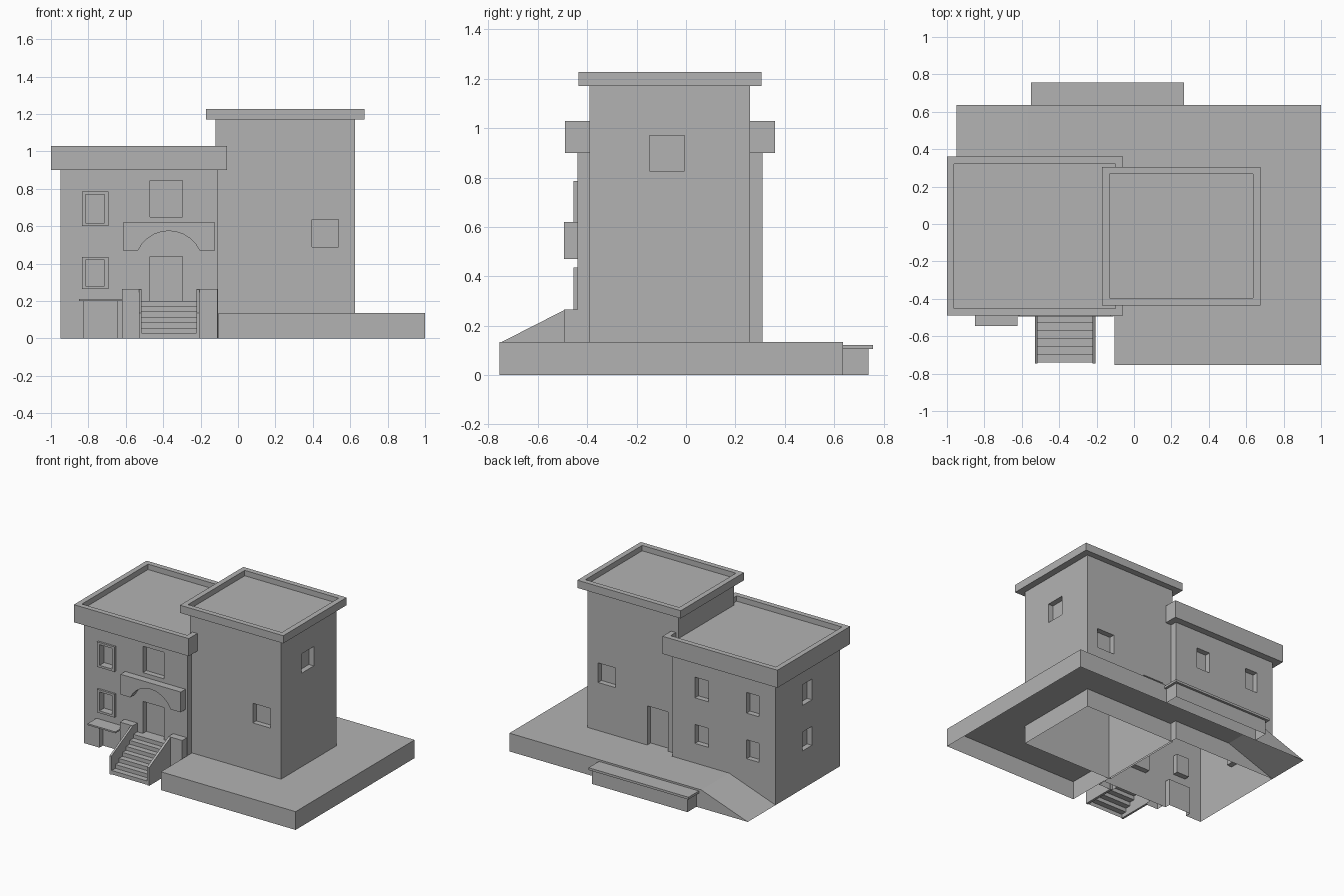
import bpy, bmesh, math

if "Cube" in bpy.data.objects:
    bpy.data.objects.remove(bpy.data.objects["Cube"], do_unlink=True)

stone = bpy.data.materials.new("plain_grey")
stone.use_nodes = True
GREY = (0.45, 0.45, 0.45, 1)
stone.diffuse_color = GREY
stone.node_tree.nodes["Principled BSDF"].inputs["Base Color"].default_value = GREY


def add_object(name, bm):
    mesh = bpy.data.meshes.new(name)
    bm.to_mesh(mesh)
    bm.free()
    mesh.materials.append(stone)
    obj = bpy.data.objects.new(name, mesh)
    bpy.context.scene.collection.objects.link(obj)
    return obj


def box_into(bm, xs, ys, zs):
    verts = bmesh.ops.create_cube(bm, size=1)["verts"]
    for v in verts:
        v.co = [r[0] if c < 0 else r[1] for c, r in zip(v.co, (xs, ys, zs))]


def box(name, xs, ys, zs):
    bm = bmesh.new()
    box_into(bm, xs, ys, zs)
    return add_object(name, bm)


def prism(name, outline, a, b, axis):
    """Extrude a closed outline from a to b along the x or y axis."""
    bm = bmesh.new()
    place = (lambda p, d: (d, p[0], p[1])) if axis == "x" else (lambda p, d: (p[0], d, p[1]))
    ends = [[bm.verts.new(place(p, d)) for p in outline] for d in (a, b)]
    for ring in ends:
        bm.faces.new(ring)
    for i in range(len(outline)):
        j = (i + 1) % len(outline)
        bm.faces.new((ends[0][i], ends[0][j], ends[1][j], ends[1][i]))
    bmesh.ops.recalc_face_normals(bm, faces=bm.faces)
    return add_object(name, bm)


def cut(obj, holes):
    """Cut boxes out of an object."""
    bm = bmesh.new()
    for h in holes:
        box_into(bm, *h)
    cutter = add_object("cutter", bm)
    cutter.hide_render = True
    mod = obj.modifiers.new("cut", "BOOLEAN")
    mod.operation, mod.solver, mod.object = "DIFFERENCE", "EXACT", cutter
    graph = bpy.context.evaluated_depsgraph_get()
    mesh = bpy.data.meshes.new_from_object(obj.evaluated_get(graph))
    obj.modifiers.clear()
    obj.data = mesh
    bpy.data.objects.remove(cutter, do_unlink=True)


def open_bottom(obj):
    bm = bmesh.new()
    bm.from_mesh(obj.data)
    low = [f for f in bm.faces if all(v.co.z < 0.001 for v in f.verts)]
    bmesh.ops.delete(bm, geom=low, context="FACES")
    bm.to_mesh(obj.data)
    bm.free()


def roof_cap(name, xs, ys, zs):
    """Overhanging parapet with a sunken flat roof."""
    bm = bmesh.new()
    box_into(bm, xs, ys, zs)
    bm.normal_update()
    top = max(bm.faces, key=lambda f: f.calc_center_median().z)
    bmesh.ops.inset_region(bm, faces=[top], thickness=0.055)
    floor = bmesh.ops.extrude_discrete_faces(bm, faces=[top])["faces"][0]
    for v in floor.verts:
        v.co.z -= 0.04
    return add_object(name, bm)


DEPTH = 0.04
FLOORS = ((0.28, 0.42), (0.617, 0.77))
SIDE_X = (-0.815, -0.713)

# Main house with window and door recesses
FRONT, BACK, WEST = -0.44, 0.31, -0.95
front_y, back_y = (FRONT - 0.1, FRONT + DEPTH), (BACK - DEPTH, BACK + 0.1)
house = box("house_walls", (WEST, -0.107), (FRONT, BACK), (0, 0.9))
holes = [((-0.47, -0.297), front_y, (0.2, 0.437)),
         ((-0.47, -0.297), front_y, (0.65, 0.845)),
         ((-0.825, -0.645), front_y, (-0.1, 0.2))]
for z in FLOORS:
    holes += [(SIDE_X, front_y, z), (SIDE_X, back_y, z),
              ((-0.4, -0.29), back_y, z),
              ((WEST - 0.1, WEST + DEPTH), (-0.115, -0.005), z)]
cut(house, holes)
open_bottom(house)
roof_cap("house_parapet", (-1, -0.06), (-0.49, 0.36), (0.9, 1.03))

# Tower
tower = box("tower_walls", (-0.12, 0.625), (-0.39, 0.26), (0, 1.17))
cut(tower, [((0.395, 0.537), (-0.5, -0.39 + DEPTH), (0.49, 0.635)),
            ((0.395, 0.537), (0.26 - DEPTH, 0.4), (0.49, 0.635)),
            ((-0.035, 0.135), (0.26 - DEPTH, 0.4), (0.135, 0.425)),
            ((0.625 - DEPTH, 0.7), (-0.148, -0.007), (0.827, 0.97))])
open_bottom(tower)
roof_cap("tower_parapet", (-0.17, 0.675), (-0.435, 0.305), (1.17, 1.227))

# Raised front window frames
for i, (lo, hi) in enumerate(FLOORS):
    frame = box("window_frame_%d" % i, (-0.835, -0.692), (-0.455, FRONT), (lo - 0.016, hi + 0.016))
    cut(frame, [(SIDE_X, (-0.5, -0.4), (lo, hi))])

# Arched canopy over the entrance
arc_r, half = 0.182, math.asin(0.165 / 0.182)
arch = []
for i in range(11):
    a = half * (i / 5 - 1)
    arch.append((-0.37 + arc_r * math.sin(a), 0.575 - arc_r + arc_r * math.cos(a)))
arch[0], arch[-1] = (-0.535, 0.47), (-0.205, 0.47)
prism("entrance_canopy", [(-0.615, 0.62), (-0.615, 0.47)] + arch + [(-0.122, 0.47), (-0.122, 0.62)],
      -0.495, FRONT, "y")

# Entrance stairs: an open strip of risers and treads
bm = bmesh.new()
RISERS, y, z = 7, -0.74, 0.0
path = [(y, z)]
for i in range(RISERS):
    z += 0.2 / RISERS
    path.append((y, z))
    y = y + 0.042 if i < RISERS - 1 else FRONT
    path.append((y, z))
rows = [[bm.verts.new((x, *p)) for x in (-0.515, -0.223)] for p in path]
for r, s in zip(rows, rows[1:]):
    bm.faces.new((r[0], r[1], s[1], s[0]))
add_object("entrance_stairs", bm)

# Stair walls and pedestals on both sides
for side, wall, post in (("right", (-0.53, -0.515), (-0.62, -0.515)),
                         ("left", (-0.223, -0.205), (-0.223, -0.11))):
    prism(side + "_stair_wall", [(-0.745, 0), (-0.49, 0), (-0.49, 0.265), (-0.745, 0.135)], *wall, "x")
    open_bottom(box(side + "_pedestal", post, (-0.495, FRONT), (0, 0.265)))

# Awning over the basement door
box("basement_awning", (-0.85, -0.622), (-0.545, FRONT), (0.2, 0.211))

# Terrace around the tower, open below, with a ramp at the back
H, RAMP = 0.135, -0.57
bm = bmesh.new()


def quad(*pts):
    bm.faces.new([bm.verts.new(p) for p in pts])


def deck(x0, x1, y0, y1, z0=H):
    quad((x0, y0, z0), (x1, y0, H), (x1, y1, H), (x0, y1, z0))


def skirt(x0, y0, x1, y1):
    quad((x0, y0, 0), (x1, y1, 0), (x1, y1, H), (x0, y0, H))


E, S, N, W = 1.0, -0.755, 0.635, -0.103
deck(0.625, E, S, N)
deck(W, 0.625, S, -0.39)
deck(W, 0.625, 0.26, N)
deck(RAMP, W, BACK, N)
deck(WEST, RAMP, BACK, N, 0)
skirt(W, S, E, S)
skirt(E, S, E, N)
skirt(E, N, RAMP, N)
skirt(W, -0.39, W, S)
bm.faces.new([bm.verts.new(p) for p in ((RAMP, N, 0), (WEST, N, 0), (RAMP, N, H))])
add_object("terrace", bm)

# Low step behind the terrace
open_bottom(box("back_step", (-0.53, 0.25), (N, 0.74), (0, 0.105)))
box("back_step_ledge", (-0.55, 0.268), (N, 0.757), (0.105, 0.122))
